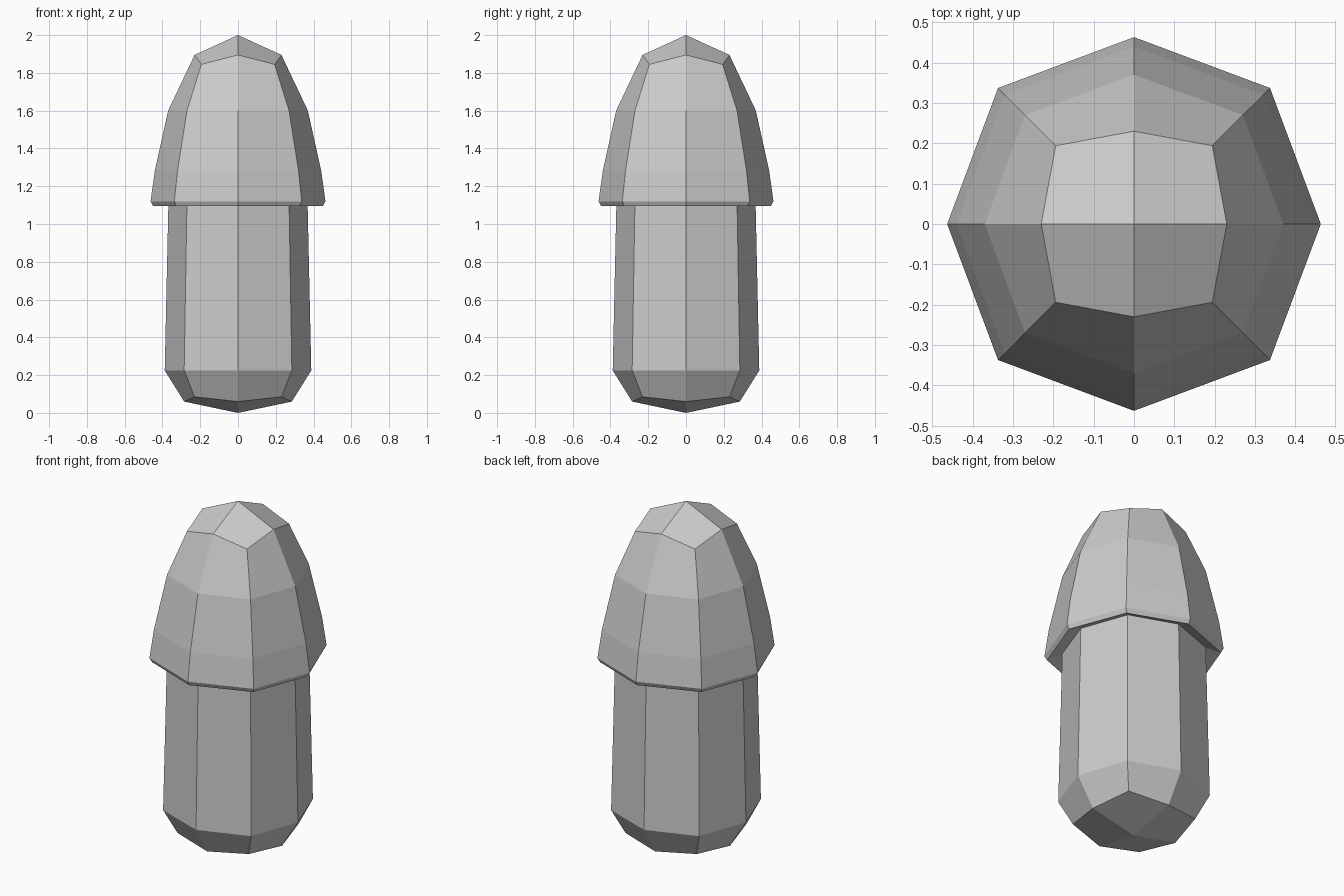
import bpy, bmesh

if "Cube" in bpy.data.objects:
    bpy.data.objects.remove(bpy.data.objects["Cube"])

# Each ring: (reach of axis corners, their z, x/y of diagonal corners, their z)
RINGS = [
    # stalk, from its rounded foot upwards
    (0.285, 0.06, 0.23, 0.085),
    (0.388, 0.225, 0.285, 0.225),
    (0.368, 1.13, 0.27, 1.13),
    # underside and thin rim of the cap
    (0.45, 1.095, 0.327, 1.095),
    (0.463, 1.12, 0.337, 1.12),
    # domed cap
    (0.44, 1.285, 0.32, 1.285),
    (0.37, 1.60, 0.27, 1.60),
    (0.23, 1.895, 0.194, 1.845),
]
DIRS = [(1, 0), (1, 1), (0, 1), (-1, 1), (-1, 0), (-1, -1), (0, -1), (1, -1)]


def add_ring(bm, ring):
    ra, za, rd, zd = ring
    return [bm.verts.new((x * rd, y * rd, zd) if x and y else (x * ra, y * ra, za))
            for x, y in DIRS]


def close_end(bm, ring, z):
    # four quads meeting at a centre point
    tip = bm.verts.new((0, 0, z))
    for i in range(0, 8, 2):
        bm.faces.new((tip, ring[i], ring[i + 1], ring[(i + 2) % 8]))


# Mushroom body
bm = bmesh.new()
rings = [add_ring(bm, r) for r in RINGS]
for low, high in zip(rings, rings[1:]):
    for i in range(8):
        j = (i + 1) % 8
        bm.faces.new((low[i], low[j], high[j], high[i]))
close_end(bm, rings[0], 0.0)
close_end(bm, rings[-1], 2.0)
bmesh.ops.recalc_face_normals(bm, faces=bm.faces)

mesh = bpy.data.meshes.new("mushroom")
bm.to_mesh(mesh)
bm.free()
bpy.context.collection.objects.link(bpy.data.objects.new("mushroom", mesh))
